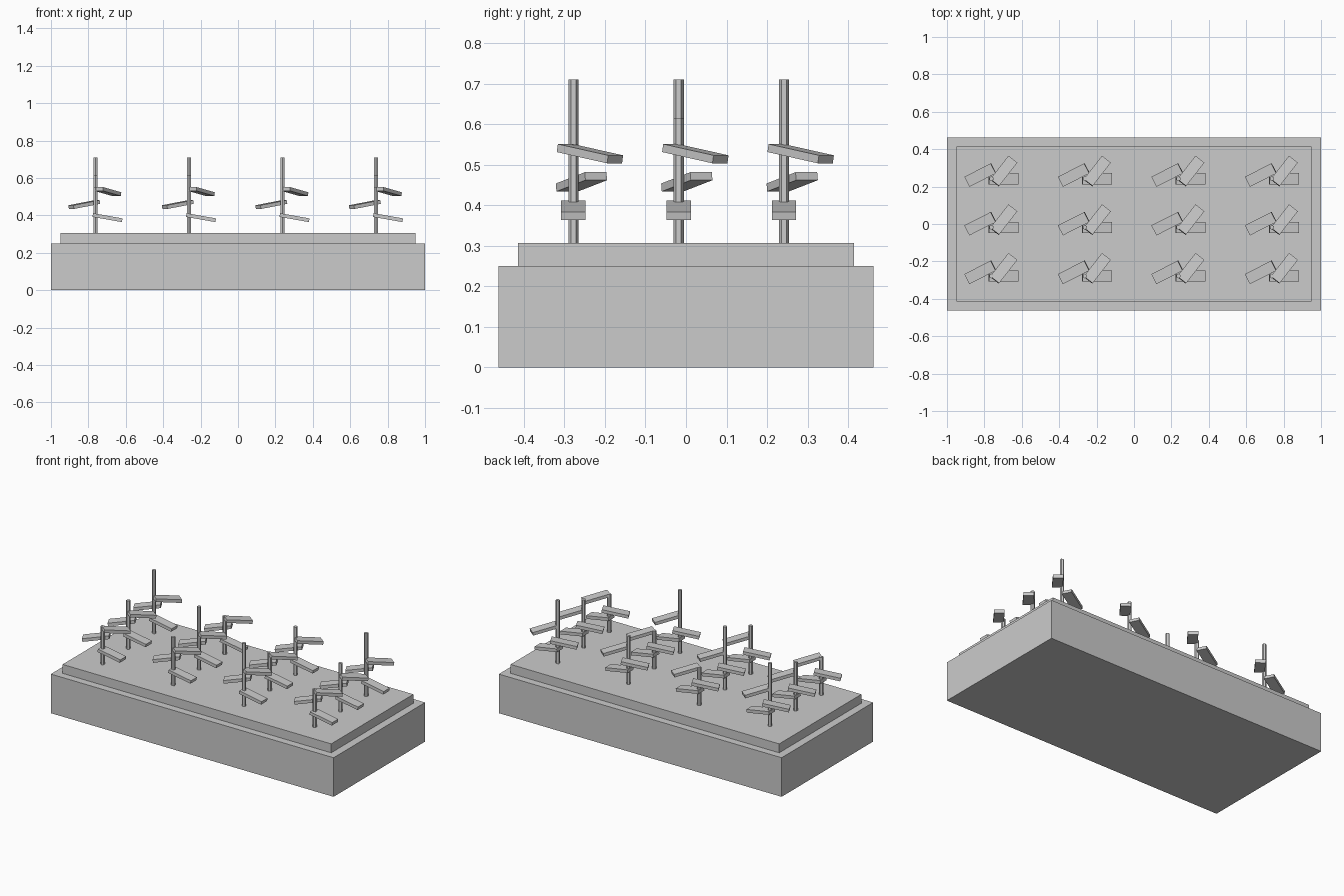
import bpy
from math import radians
from mathutils import Euler

if "Cube" in bpy.data.objects:
    bpy.data.objects.remove(bpy.data.objects["Cube"])


def box(name, size, loc, rot=(0, 0, 0)):
    bpy.ops.mesh.primitive_cube_add(size=1, location=loc, rotation=Euler(rot))
    ob = bpy.context.object
    ob.name = name
    ob.scale = size
    bpy.ops.object.transform_apply(location=False, rotation=False, scale=True)
    return ob


# Planter box with raised soil bed
SOIL_TOP = 0.307
box("planter_box", (2, 0.925, 0.25), (0, 0, 0.125))
box("soil", (1.9, 0.83, SOIL_TOP - 0.25), (0, 0, (SOIL_TOP + 0.25) / 2))

# Three stem heights alternate diagonally over the bed
STEM_TOPS = (0.55, 0.616, 0.71)

# Leaf offset from the stem, height and heading; every leaf droops outward
LEAVES = (
    (0.065, 0.0, 0.388, 0),
    (-0.059, 0.02, 0.458, 207),
    (0.066, 0.041, 0.5275, 52),
)


def plant(x, y, top):
    bpy.ops.mesh.primitive_cylinder_add(
        vertices=6, radius=0.0125, depth=top - SOIL_TOP,
        location=(x, y, (top + SOIL_TOP) / 2))
    bpy.context.object.name = "stem"
    for dx, dy, z, heading in LEAVES:
        box("leaf", (0.16, 0.06, 0.02), (x + dx, y + dy, z),
            (0, radians(10), radians(heading)))


# Grid of plants
for i in range(4):
    for j in range(3):
        plant(-0.763 + 0.5 * i, -0.278 + 0.26 * j, STEM_TOPS[(i + j) % 3])
